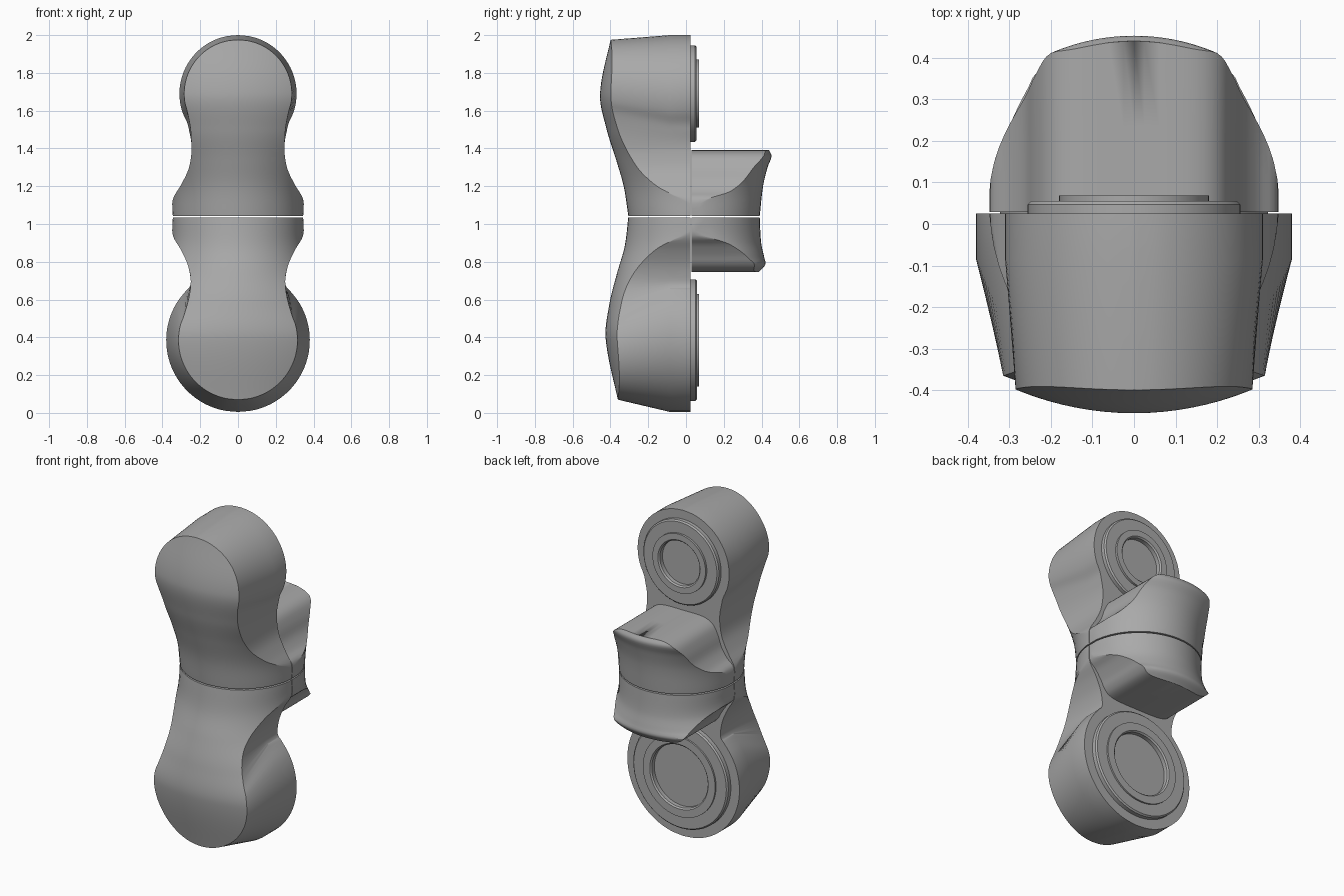
import bpy, bmesh
from math import sin, cos, radians, sqrt, pi

cube = bpy.data.objects.get("Cube")
if cube:
    bpy.data.objects.remove(cube, do_unlink=True)

grey = bpy.data.materials.new("satin grey")
grey.use_nodes = True
GREY = (0.4, 0.4, 0.4, 1)
grey.diffuse_color = GREY
grey.node_tree.nodes["Principled BSDF"].inputs["Base Color"].default_value = GREY

SEAM = 0.025      # plane where front and back halves meet
COLS = 24


def finish(bm, name, angle=28):
    bmesh.ops.remove_doubles(bm, verts=bm.verts, dist=0.0004)
    bmesh.ops.recalc_face_normals(bm, faces=bm.faces)
    mesh = bpy.data.meshes.new(name)
    bm.to_mesh(mesh)
    bm.free()
    mesh.materials.append(grey)
    ob = bpy.data.objects.new(name, mesh)
    bpy.context.collection.objects.link(ob)
    bpy.ops.object.select_all(action='DESELECT')
    ob.select_set(True)
    bpy.context.view_layer.objects.active = ob
    bpy.ops.object.shade_smooth_by_angle(angle=radians(angle))
    return ob


def smooth_path(pts, steps=4):
    """Catmull-Rom curve through half-outline points (half width, height)."""
    out = []
    for i in range(len(pts) - 1):
        a, b, c, d = (pts[max(0, min(len(pts) - 1, i + k))] for k in (-1, 0, 1, 2))
        for s in range(steps):
            t = s / steps
            out.append(tuple(0.5 * (2 * q + (r - p) * t + (2 * p - 5 * q + 4 * r - u) * t * t
                                    + (3 * q - p - 3 * r + u) * t ** 3)
                             for p, q, r, u in zip(a, b, c, d)))
    return out + [pts[-1]]


def sample(keys, z):
    """Smooth lookup of (depth, radius) at height z."""
    keys = sorted(keys)
    z = max(keys[0][0], min(keys[-1][0], z))
    n = len(keys)
    i = next(k for k in range(n - 1) if z <= keys[k + 1][0])

    def slope(k, c):
        a, b = keys[max(0, k - 1)], keys[min(n - 1, k + 1)]
        return (b[c] - a[c]) / (b[0] - a[0])
    h = keys[i + 1][0] - keys[i][0]
    t = (z - keys[i][0]) / h
    return [keys[i][c] * (1 + 2 * t) * (1 - t) ** 2 + slope(i, c) * h * t * (1 - t) ** 2
            + keys[i + 1][c] * t * t * (3 - 2 * t) + slope(i + 1, c) * h * t * t * (t - 1)
            for c in (1, 2)]


def shell(name, inner, outer, keys, side):
    """Loft from the seam outline to a bulging face; side is -1 front, +1 back."""
    seam = SEAM if side < 0 else SEAM + 0.004
    bm = bmesh.new()
    rows = []
    for (wi, zi), (wo, zo) in zip(smooth_path(inner), smooth_path(outer)):
        wi, wo = max(0, wi), max(0, wo)
        depth, rad = sample(keys, zo)
        face = []
        for c in range(COLS + 1):
            x = wo * sin((1 - 2 * c / COLS) * pi / 2)
            y = side * (depth - rad + sqrt(max(0, rad * rad - x * x)))
            face.append((x, min(y, seam) if side < 0 else max(y, seam), zo))
        edge = face[0][1]
        mid = -0.085 if edge < -0.1 else (edge + seam) / 2
        row = [(wi, seam, zi), (wi, mid, zi)] + face + [(-wi, mid, zi), (-wi, seam, zi)]
        rows.append([bm.verts.new(p) for p in row])
    count = len(rows[0])
    for lo, hi in zip(rows, rows[1:]):
        for c in range(count):
            d = (c + 1) % count
            bm.faces.new((lo[c], lo[d], hi[d], hi[c]))
    bm.faces.new(rows[0])
    bm.faces.new(rows[-1])
    return finish(bm, name)


def lobe(zc, r, start, end, n=10):
    angles = [radians(start + (end - start) * i / n) for i in range(n + 1)]
    return [(r * cos(a), zc + r * sin(a)) for a in angles]


# Upper and lower front arms: shared waist, then a tapered round lobe
waist = [(.345, 1.042), (.345, 1.13), (.30, 1.21), (.262, 1.29), (.247, 1.37), (.247, 1.43)]
shell("upper_front_arm",
      waist + [(.258, 1.49)] + lobe(1.69, .31, -30, 90),
      waist + [(.252, 1.51)] + lobe(1.69, .285, -20, 90),
      [(1.04, .305, .347), (1.2, .33, .353), (1.34, .37, .41),
       (1.5, .42, .56), (1.69, .455, .74), (2.0, .394, .74)], -1)

waist = [(.345, 1.034), (.345, .94), (.30, .86), (.265, .78), (.25, .70)]
shell("lower_front_arm",
      waist + [(.257, .666)] + lobe(.385, .38, 44, -90),
      waist + [(.26, .61)] + lobe(.385, .315, 25, -90),
      [(1.04, .305, .347), (.88, .325, .353), (.74, .365, .41),
       (.58, .405, .6), (.39, .425, .85), (.03, .352, .85)], -1)

# Back clamp blocks
path = [(.345, 1.042), (.345, 1.13), (.30, 1.175), (.262, 1.23), (.237, 1.30),
        (.2, 1.36), (.13, 1.388), (0, 1.39)]
shell("upper_back_block", path, path,
      [(1.04, .39, .347), (1.2, .408, .36), (1.3, .432, .42), (1.36, .453, .5),
       (1.39, .44, .5)], 1)

path = [(.345, 1.034), (.345, .94), (.30, .89), (.262, .835), (.237, .79),
        (.2, .76), (.13, .747), (0, .745)]
shell("lower_back_block", path, path,
      [(1.04, .39, .347), (.9, .398, .353), (.82, .415, .42), (.785, .42, .5),
       (.745, .385, .5)], 1)


# Stepped round sockets on the back of each lobe
def socket(name, zc, r_step, r_lip, r_hole, y_step):
    profile = [(r_step, SEAM - .01), (r_step, y_step - .008), (r_step - .008, y_step),
               (r_lip, y_step), (r_lip, .068), (r_hole + .008, .068), (r_hole, .06),
               (r_hole, .035), (0, .035)]
    bm = bmesh.new()
    verts = [bm.verts.new((r, y, zc)) for r, y in profile]
    edges = [bm.edges.new(pair) for pair in zip(verts, verts[1:])]
    bmesh.ops.spin(bm, geom=verts + edges, cent=(0, 0, zc), axis=(0, 1, 0),
                   angle=2 * pi, steps=64)
    finish(bm, name)


socket("upper_socket", 1.69, .256, .18, .135, .055)
socket("lower_socket", .385, .322, .245, .19, .058)
